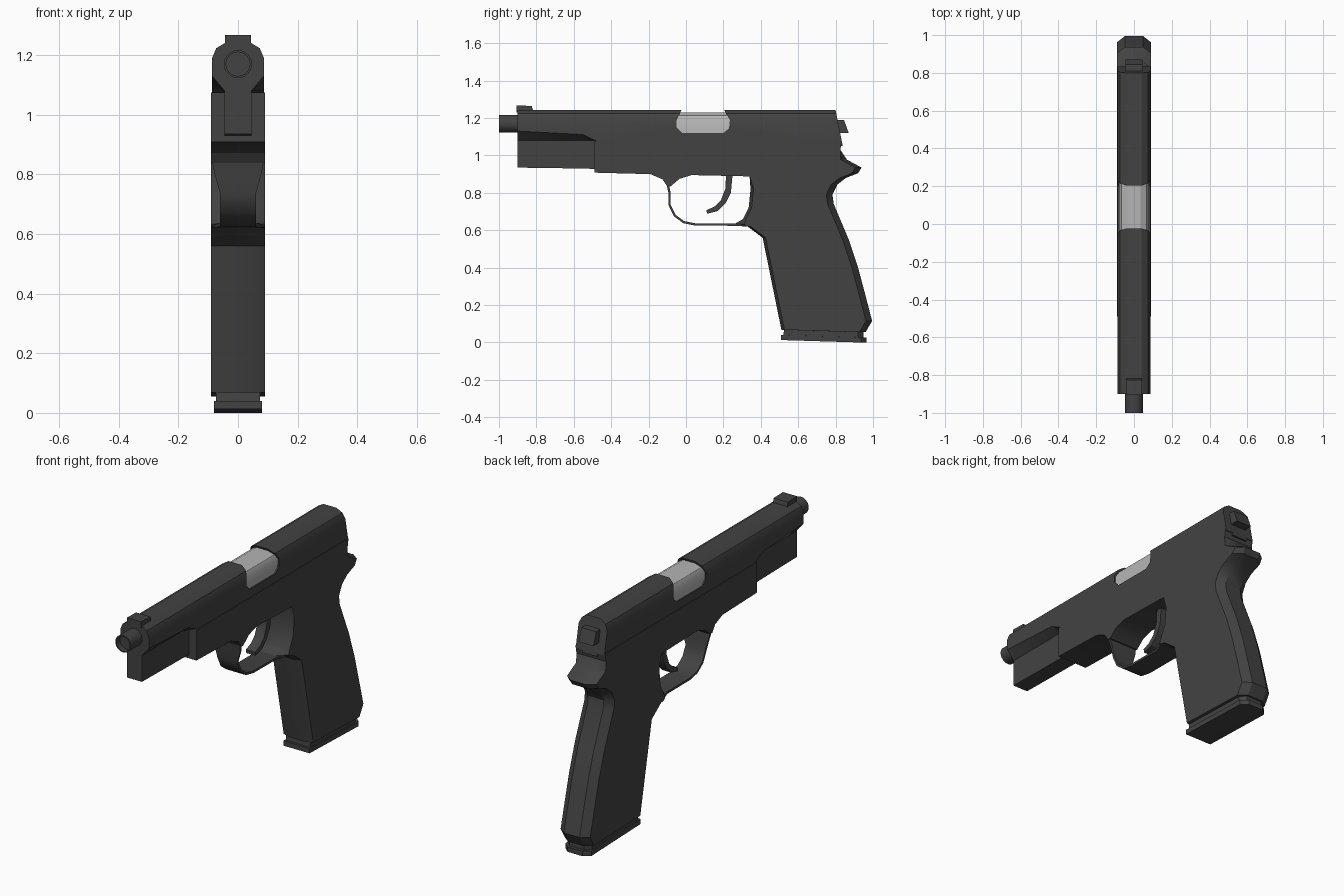
import bpy, bmesh, math

cube = bpy.data.objects.get("Cube")
if cube:
    bpy.data.objects.remove(cube, do_unlink=True)


def material(name, value):
    m = bpy.data.materials.new(name)
    m.use_nodes = True
    colour = (value, value, value, 1)
    m.diffuse_color = colour
    m.node_tree.nodes["Principled BSDF"].inputs["Base Color"].default_value = colour
    return m


STEEL = material("dark steel", 0.055)
SILVER = material("silver", 0.46)


def finish(bm, name, mat):
    bmesh.ops.recalc_face_normals(bm, faces=bm.faces)
    mesh = bpy.data.meshes.new(name)
    bm.to_mesh(mesh)
    bm.free()
    mesh.materials.append(mat)
    obj = bpy.data.objects.new(name, mesh)
    bpy.context.collection.objects.link(obj)
    return obj


def smooth(obj):
    bpy.ops.object.select_all(action='DESELECT')
    obj.select_set(True)
    bpy.context.view_layer.objects.active = obj
    bpy.ops.object.shade_smooth_by_angle(angle=math.radians(28))


def loft(name, rings, mat=STEEL):
    """Skin a row of equal-sized closed rings and cap both ends."""
    bm = bmesh.new()
    rows = [[bm.verts.new(p) for p in ring] for ring in rings]
    n = len(rows[0])
    for a, b in zip(rows, rows[1:]):
        for i in range(n):
            j = (i + 1) % n
            bm.faces.new((a[i], a[j], b[j], b[i]))
    bm.faces.new(rows[0])
    bm.faces.new(rows[-1])
    return finish(bm, name, mat)


def side_prism(name, outline, half, inner=None, inset=None, mat=STEEL):
    """Extrude a (y, z) outline across x, with optional chamfered flanks."""
    core = inner or half
    flank = [inset(y, z) for y, z in outline] if inset else outline
    levels = [(-core, outline), (core, outline)]
    if inset:
        levels = [(-half, flank)] + levels + [(half, flank)]
    return loft(name, [[(x, y, z) for y, z in pts] for x, pts in levels], mat)


def mirrored(half):
    return half + [(-x, z) for x, z in reversed(half)]


# Slide: full section behind, narrow lower rail in front
def slide_ring(y, low, rail, shear=0.0):
    half = [(0.045, rail), (0.045, min(1.08, low)), (0.087, low),
            (0.087, 1.19), (0.073, 1.223), (0.04, 1.243)]
    return [(x, y + shear * (1.24 - z), z) for x, z in mirrored(half)]


slide = loft("slide", [
    slide_ring(-0.9, 1.13, 0.935),
    slide_ring(-0.55, 1.112, 0.93),
    slide_ring(-0.49, 1.082, 0.928),
    slide_ring(-0.47, 1.07, 0.93),
    slide_ring(-0.46, 1.065, 1.05),
    slide_ring(0.8, 1.065, 1.05, 0.2)])

# Ejection port cut through the top of the slide
cutter = side_prism("port_cutter", [
    (-0.02, 1.3), (-0.025, 1.24), (-0.05, 1.19), (-0.05, 1.15), (-0.02, 1.12),
    (0.2, 1.12), (0.23, 1.145), (0.235, 1.19), (0.205, 1.24), (0.2, 1.3)], 0.2)
cutter.hide_render = True
cut = slide.modifiers.new("port", 'BOOLEAN')
cut.operation = 'DIFFERENCE'
cut.solver = 'EXACT'
cut.object = cutter
bpy.context.view_layer.objects.active = slide
bpy.ops.object.modifier_apply(modifier=cut.name)
bpy.data.objects.remove(cutter, do_unlink=True)
smooth(slide)

# Chamber block seen through the port
section = mirrored([(0.08, 1.1), (0.08, 1.185), (0.066, 1.213), (0.035, 1.23)])
smooth(loft("chamber", [[(x, y, z) for x, z in section] for y in (-0.08, 0.26)], SILVER))


# Frame and grip in one outline, chamfered along the back and front straps
def frame_inset(y, z):
    if y > 0.76 and z < 1.0:
        return y - 0.033, z
    if 0.25 < y < 0.28 and z < 0.7:
        return y + 0.05, z
    if 0.28 < y < 0.52 and z < 0.85:
        return y + 0.016, z
    return y, z


frame = side_prism("frame_and_grip", [
    (-0.49, 1.075), (-0.49, 0.908), (-0.19, 0.9), (-0.125, 0.872), (-0.1, 0.835),
    (-0.082, 0.835), (-0.035, 0.875), (0.03, 0.895), (0.34, 0.888),
    (0.345, 0.82), (0.335, 0.72), (0.305, 0.66), (0.26, 0.634), (0.27, 0.624),
    (0.33, 0.62), (0.41, 0.56), (0.51, 0.068), (0.96, 0.055), (0.995, 0.115),
    (0.96, 0.25), (0.92, 0.4), (0.87, 0.55), (0.79, 0.74), (0.783, 0.79),
    (0.81, 0.845), (0.855, 0.88), (0.92, 0.905), (0.938, 0.935),
    (0.86, 0.978), (0.825, 1.03), (0.833, 1.075)], 0.09, 0.048, frame_inset)
smooth(frame)

# Trigger guard: thin band, widening where it meets the frame
guard_path = [(-0.105, 0.85, 0.088), (-0.094, 0.8, 0.078), (-0.094, 0.735, 0.06),
              (-0.065, 0.675, 0.06), (-0.015, 0.638, 0.06), (0.05, 0.625, 0.06),
              (0.25, 0.624, 0.06), (0.33, 0.62, 0.088)]
rings = []
for i, (y, z, w) in enumerate(guard_path):
    a = guard_path[max(i - 1, 0)]
    b = guard_path[min(i + 1, len(guard_path) - 1)]
    ty, tz = b[0] - a[0], b[1] - a[1]
    k = 0.012 / math.hypot(ty, tz)
    iy, iz = y - tz * k, z + ty * k
    rings.append([(-w, y, z), (w, y, z), (w, iy, iz), (-w, iy, iz)])
smooth(loft("trigger_guard", rings))

# Trigger
smooth(side_prism("trigger", [
    (0.215, 0.91), (0.21, 0.82), (0.185, 0.757), (0.15, 0.725), (0.11, 0.708),
    (0.112, 0.688), (0.17, 0.703), (0.212, 0.745), (0.24, 0.8), (0.25, 0.91)], 0.028))


# Magazine neck and base plate
def back_inset(y, z):
    return (y - 0.03, z) if y > 0.9 else (y, z)


side_prism("magazine_neck", [(0.525, 0.08), (0.52, 0.03), (0.95, 0.02), (0.95, 0.08)],
           0.073, 0.045, back_inset)
side_prism("magazine_base", [(0.508, 0.04), (0.508, 0.013), (0.965, 0.0), (0.965, 0.027)],
           0.08, 0.045, back_inset)

# Hammer and front sight
side_prism("hammer", [(0.79, 1.19), (0.845, 1.19), (0.87, 1.12), (0.8, 1.12)], 0.045)
side_prism("front_sight", [(-0.905, 1.23), (-0.905, 1.267), (-0.825, 1.265), (-0.815, 1.23)], 0.043)


# Barrel with a recessed muzzle
def circle(r, y):
    return [(r * math.cos(t), y, 1.17 + r * math.sin(t))
            for t in (math.tau * i / 24 for i in range(24))]


smooth(loft("barrel", [circle(0.047, -0.85), circle(0.047, -1.0),
                       circle(0.04, -1.0), circle(0.04, -0.97)]))
